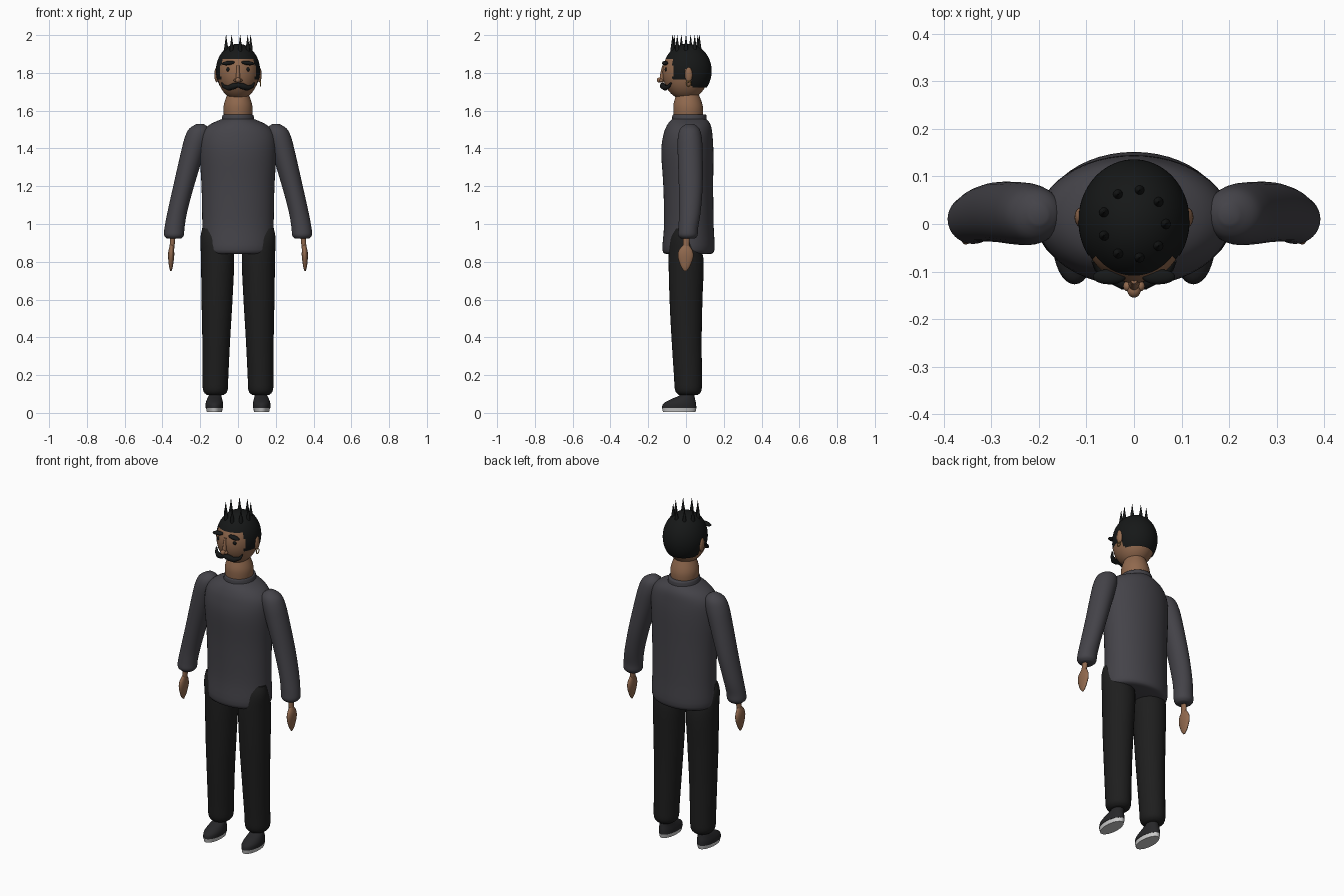
import bpy, bmesh
from math import sin, cos, pi, radians
from mathutils import Matrix, Vector

if "Cube" in bpy.data.objects:
    bpy.data.objects.remove(bpy.data.objects["Cube"])


def material(name, r, g, b):
    m = bpy.data.materials.new(name)
    m.use_nodes = True
    m.diffuse_color = (r, g, b, 1)
    bsdf = next(n for n in m.node_tree.nodes if n.type == 'BSDF_PRINCIPLED')
    bsdf.inputs["Base Color"].default_value = (r, g, b, 1)
    bsdf.inputs["Roughness"].default_value = 0.8
    return m


SHIRT = material("charcoal_cloth", .058, .056, .066)
TROUSER = material("black_cloth", .013, .013, .013)
SKIN = material("brown_skin", .28, .14, .075)
HAIR = material("black_hair", .008, .009, .009)
SHOE = material("shoe_leather", .02, .02, .022)
SOLE = material("pale_sole", .6, .6, .6)
GOLD = material("gold", .6, .33, .08)


def finish(name, bm, mat, angle=50):
    bmesh.ops.recalc_face_normals(bm, faces=bm.faces)
    me = bpy.data.meshes.new(name)
    bm.to_mesh(me)
    bm.free()
    me.materials.append(mat)
    ob = bpy.data.objects.new(name, me)
    bpy.context.collection.objects.link(ob)
    bpy.ops.object.select_all(action='DESELECT')
    ob.select_set(True)
    bpy.context.view_layer.objects.active = ob
    bpy.ops.object.shade_smooth_by_angle(angle=radians(angle))
    return ob


def smooth_rings(rings, steps=4):
    """Catmull-Rom interpolation between cross-sections."""
    out = []
    for i in range(len(rings) - 1):
        p0, p1 = rings[max(i - 1, 0)], rings[i]
        p2, p3 = rings[i + 1], rings[min(i + 2, len(rings) - 1)]
        for k in range(steps):
            t = k / steps
            out.append([.5 * (2*b + (c - a)*t + (2*a - 5*b + 4*c - d)*t*t
                              + (3*b - a - 3*c + d)*t**3)
                        for a, b, c, d in zip(p0, p1, p2, p3)])
    return out + [list(rings[-1])]


def loft(name, rings, mat, side=1, n=32, steps=4):
    """Elliptical rings (centre x, centre y, z, radius x, radius y), capped."""
    bm = bmesh.new()
    loops = []
    for cx, cy, z, rx, ry in smooth_rings(rings, steps):
        loops.append([bm.verts.new((side * cx + rx * cos(2*pi*i/n),
                                    cy + ry * sin(2*pi*i/n), z)) for i in range(n)])
    for a, b in zip(loops, loops[1:]):
        for i in range(n):
            j = (i + 1) % n
            bm.faces.new((a[i], a[j], b[j], b[i]))
    bm.faces.new(loops[0])
    bm.faces.new(loops[-1])
    return finish(name, bm, mat)


def ball(name, loc, scale, mat, tilt=0, seg=24, keep=None):
    """Ellipsoid, optionally tilted about y; keep() trims it by face centre."""
    bm = bmesh.new()
    m = Matrix.Translation(loc) @ Matrix.Rotation(tilt, 4, 'Y') @ Matrix.Diagonal((*scale, 1))
    bmesh.ops.create_uvsphere(bm, u_segments=seg, v_segments=seg * 2 // 3, radius=1, matrix=m)
    if keep:
        drop = [f for f in bm.faces if not keep(f.calc_center_median())]
        bmesh.ops.delete(bm, geom=drop, context='FACES')
    return finish(name, bm, mat)


# Shirt body and collar
loft("shirt_body", [
    (0, .012, .84, .165, .115), (0, .013, .865, .19, .138), (0, .015, 1.0, .189, .131),
    (0, .012, 1.2, .193, .132), (0, .007, 1.38, .203, .138), (0, .01, 1.47, .195, .130),
    (0, .015, 1.52, .158, .117), (0, .017, 1.55, .10, .097), (0, .017, 1.56, .07, .08)],
    SHIRT, n=48)
loft("collar", [(0, .018, 1.525, .092, .094), (0, .018, 1.55, .087, .092),
                (0, .018, 1.575, .082, .09), (0, .018, 1.58, .077, .084)], SHIRT)

# Neck
loft("neck", [(0, .012, 1.54, .07, .074), (0, .012, 1.6, .077, .079),
              (0, .01, 1.64, .073, .075), (0, .008, 1.69, .055, .058)], SKIN)

# Limbs, mirrored
for side, tag in ((1, "left"), (-1, "right")):
    loft(tag + "_sleeve", [
        (.338, .01, .922, .036, .036), (.339, .01, .94, .052, .051), (.336, .012, .98, .053, .052),
        (.322, .02, 1.06, .052, .057), (.288, .025, 1.2, .055, .063), (.24, .022, 1.38, .062, .066),
        (.217, .02, 1.46, .064, .063), (.206, .02, 1.505, .052, .05), (.2, .02, 1.53, .018, .02)],
        SHIRT, side)
    loft(tag + "_wrist", [(.35, 0, .865, .012, .016), (.345, .003, .94, .015, .018)],
         SKIN, side, n=16, steps=1)
    loft(tag + "_hand", [
        (.355, -.003, .75, .003, .006), (.355, -.003, .775, .01, .024), (.354, -.002, .825, .016, .041),
        (.353, -.002, .86, .015, .036), (.35, 0, .89, .009, .015)], SKIN, side, n=20)
    loft(tag + "_trouser_leg", [
        (.12, .012, .095, .045, .05), (.12, .012, .12, .065, .07), (.119, .01, .2, .068, .074),
        (.115, .003, .4, .074, .08), (.111, 0, .6, .082, .087), (.108, 0, .82, .088, .092),
        (.116, -.015, .92, .083, .068), (.125, -.02, .975, .065, .04)], TROUSER, side)
    # Shoes
    loft(tag + "_shoe_sole", [(.125, -.036, .004, .04, .086), (.125, -.036, .026, .044, .091)],
         SOLE, side, steps=1)
    loft(tag + "_shoe", [
        (.125, -.036, .026, .046, .091), (.125, -.033, .05, .046, .086),
        (.124, -.015, .073, .04, .063), (.122, .003, .09, .034, .042), (.12, .01, .105, .03, .035)],
        SHOE, side)

    # Mirrored facial features
    ball(tag + "_ear", (side * .113, .014, 1.79), (.012, .02, .04), SKIN)
    ball(tag + "_eye", (side * .052, -.106, 1.818), (.011, .007, .011), HAIR, seg=16)
    ball(tag + "_eyebrow", (side * .052, -.111, 1.852), (.035, .016, .011), HAIR, tilt=side * .12)
    ball(tag + "_nostril", (side * .013, -.131, 1.76), (.01, .011, .009), SKIN, seg=12)

# Head and hair with an open face
ball("head", (0, -.002, 1.802), (.11, .122, .144), SKIN, seg=48)


def hair_area(c):
    return c.z > 1.872 or (c.y > -.07 and c.z > 1.82) or \
        (-.07 < c.y < -.005 and c.z > 1.765) or (c.y > .03 and c.z > 1.72)


ball("hair", (0, .007, 1.81), (.117, .129, .144), HAIR, seg=72, keep=hair_area)

# Nose
loft("nose_bridge", [(0, -.126, 1.75, .013, .016), (0, -.124, 1.79, .01, .013),
                     (0, -.117, 1.84, .007, .009)], SKIN, n=16)
ball("nose_tip", (0, -.14, 1.762), (.014, .015, .014), SKIN, seg=16)

# Moustache with upturned ends
curve = bpy.data.curves.new("moustache", 'CURVE')
curve.dimensions = '3D'
curve.bevel_depth = .015
curve.bevel_resolution = 4
curve.use_fill_caps = True
half = [(.086, -.078, 1.748, .25), (.076, -.092, 1.728, .6), (.05, -.11, 1.72, .95),
        (.022, -.122, 1.73, 1.1)]
path = [(-x, y, z, r) for x, y, z, r in half] + [(0, -.125, 1.736, .8)] + half[::-1]
spline = curve.splines.new('POLY')
spline.points.add(len(path) - 1)
for p, (x, y, z, r) in zip(spline.points, path):
    p.co = (x, y, z, 1)
    p.radius = r
curve.materials.append(HAIR)
bpy.context.collection.objects.link(bpy.data.objects.new("moustache", curve))

# Ring of hair spikes
for k in range(9):
    a = radians(80 + 40 * k)
    x, y = .067 * cos(a), .072 * sin(a)
    loft("hair_spike_%d" % (k + 1), [(x, y, 1.89, .01, .01), (x, y, 1.93, .0105, .0105),
                                     (x, y, 1.96, .006, .006), (x, y, 2.0, .0008, .0008)],
         HAIR, n=12, steps=2)

# Hoop earring on the left ear
bm = bmesh.new()
N, M = 20, 8
grid = [[bm.verts.new((.119 + .0025 * sin(2*pi*j/M),
                       .014 + (.012 + .0025 * cos(2*pi*j/M)) * cos(2*pi*i/N),
                       1.743 + (.014 + .0025 * cos(2*pi*j/M)) * sin(2*pi*i/N)))
         for j in range(M)] for i in range(N)]
for i in range(N):
    for j in range(M):
        u, v = grid[i], grid[(i + 1) % N]
        bm.faces.new((u[j], v[j], v[(j + 1) % M], u[(j + 1) % M]))
finish("earring", bm, GOLD)
